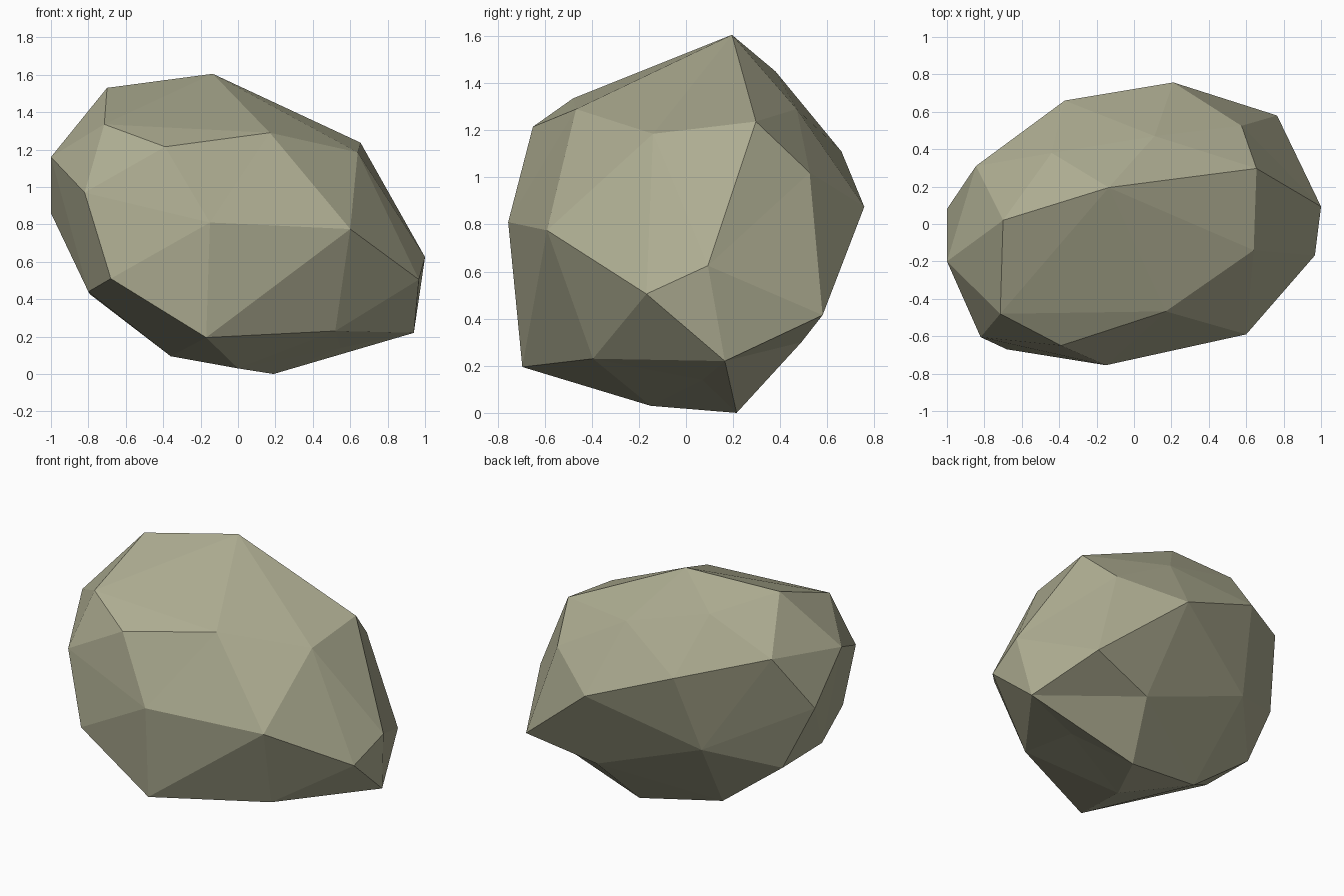
import bpy, bmesh
from mathutils import Vector

# Corner points of the boulder
corners = [
    # top and front
    (-.70, .02, 1.53), (-.135, .195, 1.605), (-.715, -.48, 1.335), (-.39, -.65, 1.215),
    (.17, -.467, 1.29), (.655, .297, 1.237), (.64, -.14, 1.185), (-1, -.2, 1.16),
    (-.82, -.605, .97), (-.15, -.755, .81), (.6, -.59, .775), (-.68, -.67, .51),
    # right and underside
    (1, .093, .625), (.967, -.168, .505), (-.17, -.695, .195), (.52, -.395, .23),
    (.94, .165, .22), (.55, .07, .14), (.19, .215, 0), (0, -.15, .03), (-.36, .13, .095),
    # left and back
    (-1, .08, .86), (-.8, -.28, .44), (-.79, .12, .425), (-.845, .31, 1.23),
    (-.44, .38, 1.45), (.11, .47, 1.29), (-.37, .66, 1.11), (.21, .757, .875),
    (.575, .525, 1.02), (.765, .58, .415), (.31, .49, .30), (-.45, .48, .59),
]

# Skin the corners: a hull on a rounded copy keeps the shallow dents
centre = Vector((0, 0, .8))
bm = bmesh.new()
place = {}
for c in corners:
    d = Vector(c) - centre
    v = bm.verts.new(d * d.length ** -.7)
    place[v] = Vector(c)
bmesh.ops.convex_hull(bm, input=bm.verts[:])
for v, co in place.items():
    v.co = co
bmesh.ops.recalc_face_normals(bm, faces=bm.faces[:])

mesh = bpy.data.meshes.new("boulder")
bm.to_mesh(mesh)
bm.free()
boulder = bpy.data.objects.new("boulder", mesh)
bpy.context.collection.objects.link(boulder)

# Stone colour
stone = bpy.data.materials.new("grey_green_stone")
stone.diffuse_color = (.42, .415, .285, 1)
mesh.materials.append(stone)
